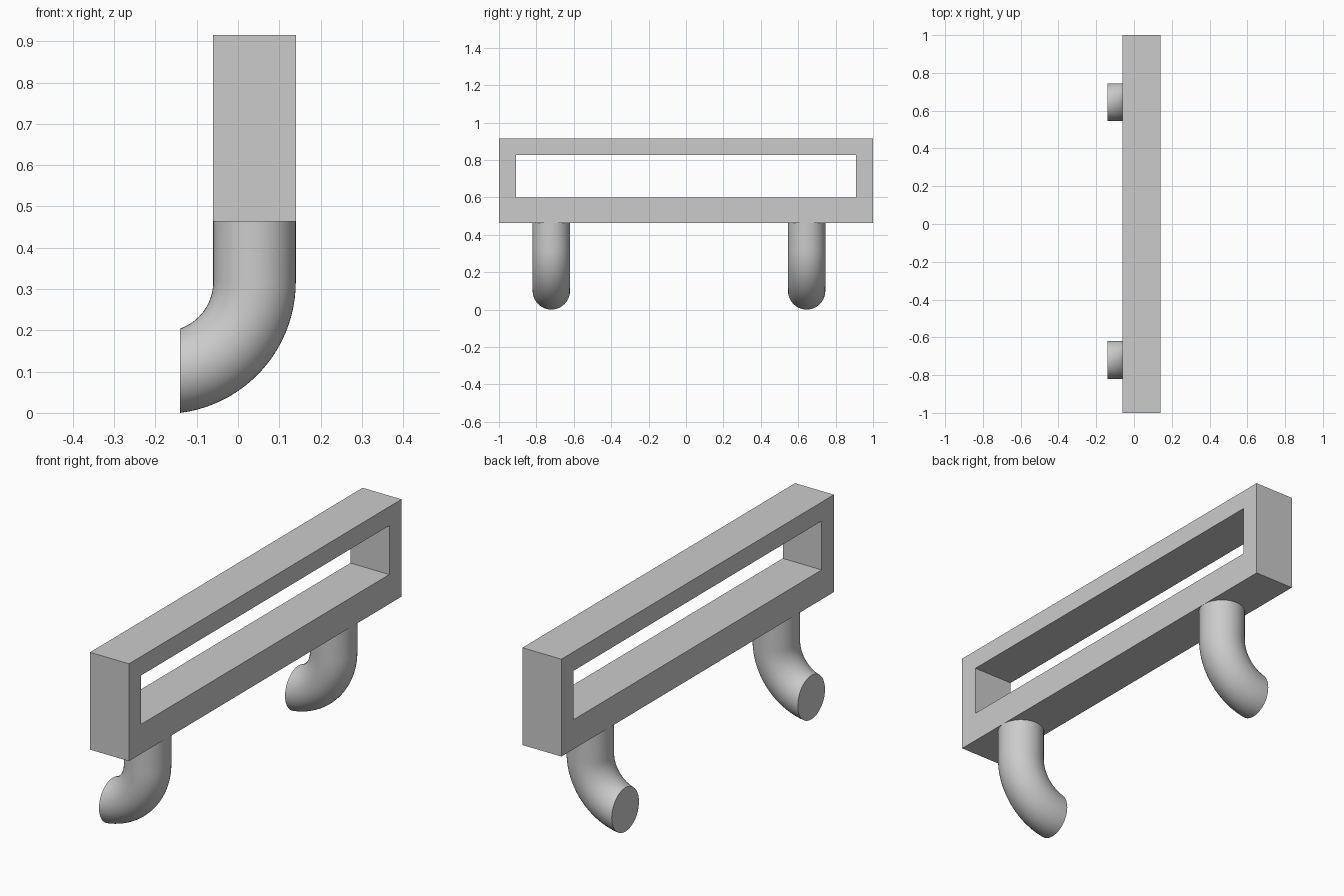
import bpy, bmesh, math
from mathutils import Vector

cube = bpy.data.objects.get("Cube")
if cube:
    bpy.data.objects.remove(cube, do_unlink=True)

# Single grey material
grey = bpy.data.materials.new("plain_grey")
grey.use_nodes = True
colour = (0.6, 0.6, 0.6, 1)
grey.diffuse_color = colour
grey.node_tree.nodes["Principled BSDF"].inputs["Base Color"].default_value = colour

X_MIN, X_MAX = -0.06, 0.14
BOTTOM, TOP = 0.463, 0.915
RADIUS, BEND = 0.1, 0.22
AXIS_X, BEND_Z, END_X = 0.04, 0.3175, -0.14


def make_object(name, bm):
    bmesh.ops.recalc_face_normals(bm, faces=bm.faces)
    mesh = bpy.data.meshes.new(name)
    bm.to_mesh(mesh)
    bm.free()
    mesh.materials.append(grey)
    obj = bpy.data.objects.new(name, mesh)
    bpy.context.collection.objects.link(obj)
    return obj


# Rectangular frame: a ring of four quads between outer and inner outlines, given depth
def make_frame():
    bm = bmesh.new()

    def outline(y, low, high):
        return [bm.verts.new((X_MIN, a, b))
                for a, b in ((-y, low), (y, low), (y, high), (-y, high))]

    outer = outline(1, BOTTOM, TOP)
    inner = outline(0.91, 0.6, 0.827)
    faces = []
    for i in range(4):
        j = (i + 1) % 4
        faces.append(bm.faces.new((outer[i], outer[j], inner[j], inner[i])))
    ext = bmesh.ops.extrude_face_region(bm, geom=faces, use_keep_orig=True)
    moved = [g for g in ext["geom"] if isinstance(g, bmesh.types.BMVert)]
    bmesh.ops.translate(bm, verts=moved, vec=(X_MAX - X_MIN, 0, 0))
    return make_object("frame", bm)


# Bent round leg: straight stem, curved elbow, end trimmed by an upright plane
def make_leg(name, y):
    bm = bmesh.new()
    bmesh.ops.create_circle(bm, segments=48, radius=RADIUS)
    bmesh.ops.translate(bm, verts=bm.verts, vec=(AXIS_X, y, BEND_Z))
    ring = bm.edges[:]
    stem = bmesh.ops.extrude_edge_only(bm, edges=ring)
    top = [g for g in stem["geom"] if isinstance(g, bmesh.types.BMVert)]
    bmesh.ops.translate(bm, verts=top, vec=(0, 0, BOTTOM - BEND_Z))
    bmesh.ops.spin(bm, geom=ring, cent=(AXIS_X - BEND, y, BEND_Z),
                   axis=(0, 1, 0), angle=math.pi / 2, steps=24)
    bmesh.ops.remove_doubles(bm, verts=bm.verts, dist=0.0001)
    cut = bmesh.ops.bisect_plane(
        bm, geom=bm.verts[:] + bm.edges[:] + bm.faces[:], dist=0.00001,
        plane_co=Vector((END_X, y, 0)), plane_no=Vector((-1, 0, 0)), clear_outer=True)
    rim = [g for g in cut["geom_cut"] if isinstance(g, bmesh.types.BMEdge)]
    bmesh.ops.holes_fill(bm, edges=rim, sides=0)
    leg = make_object(name, bm)
    bpy.ops.object.select_all(action="DESELECT")
    leg.select_set(True)
    bpy.context.view_layer.objects.active = leg
    bpy.ops.object.shade_smooth_by_angle(angle=math.radians(35))


make_frame()
make_leg("front_leg", -0.72)
make_leg("back_leg", 0.645)
